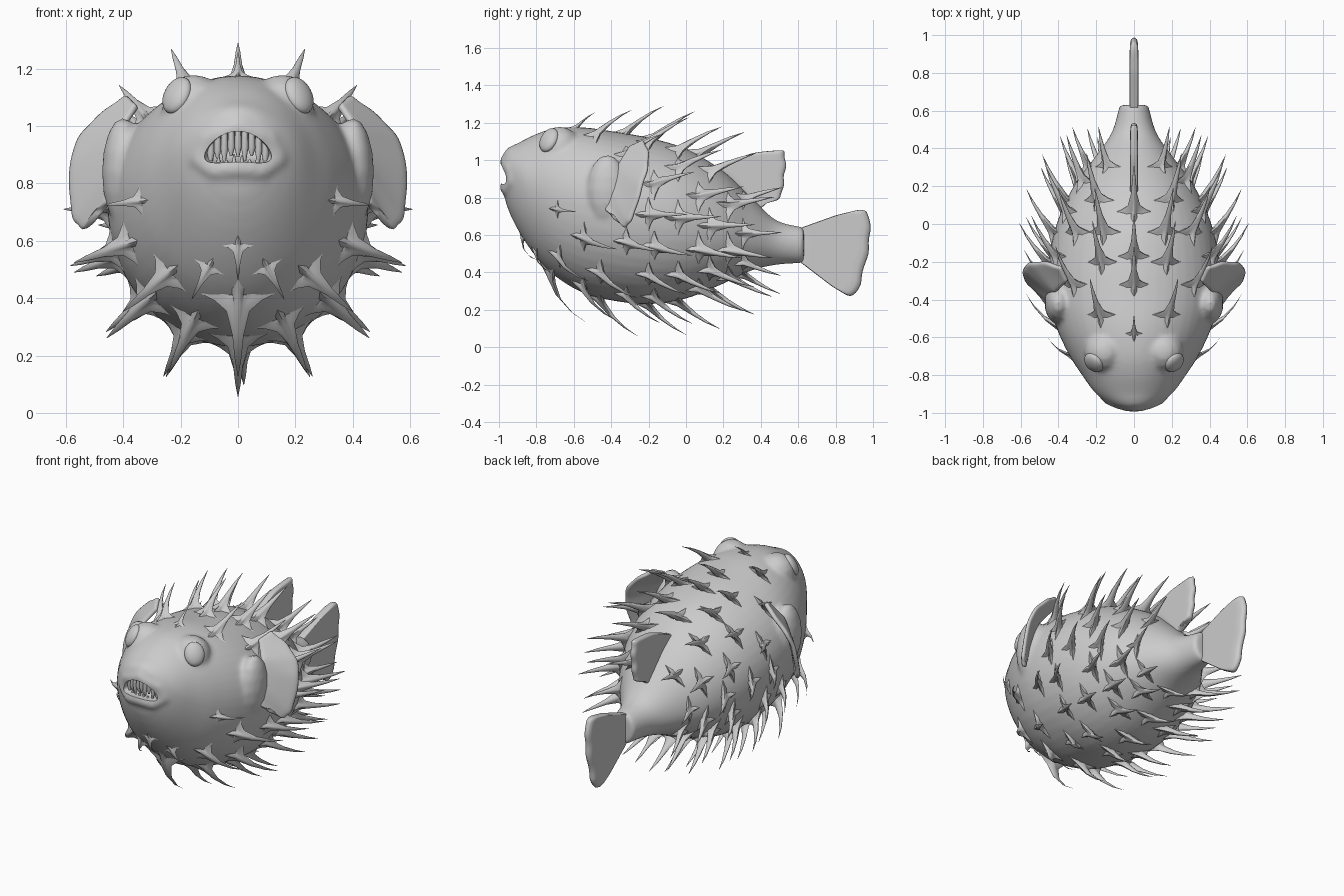
import bpy, bmesh, math
from mathutils import Vector, Matrix

if "Cube" in bpy.data.objects:
    bpy.data.objects.remove(bpy.data.objects["Cube"])

# body stations: y, top z, widest z, bottom z, half width
BODY = [(-.985, 1.02, .94, .86, .05), (-.96, 1.06, .93, .76, .12), (-.9, 1.09, .90, .63, .20),
        (-.8, 1.14, .84, .48, .275), (-.7, 1.17, .80, .38, .34), (-.55, 1.175, .77, .29, .41),
        (-.4, 1.155, .75, .25, .45), (-.2, 1.12, .71, .23, .45), (0, 1.06, .67, .26, .41),
        (.2, .94, .62, .34, .32), (.35, .80, .58, .41, .21), (.48, .68, .56, .44, .12),
        (.63, .64, .55, .45, .075)]


def station(y):
    i = max(k for k in range(len(BODY) - 1) if BODY[k][0] <= y or k == 0)
    a, b = BODY[i], BODY[i + 1]
    p, q = BODY[max(i - 1, 0)], BODY[min(i + 2, len(BODY) - 1)]
    h = b[0] - a[0]
    t = (y - a[0]) / h
    out = []
    for k in range(1, 5):
        m0 = (b[k] - p[k]) / (b[0] - p[0]) * h
        m1 = (q[k] - a[k]) / (q[0] - a[0]) * h
        out.append((2*t**3 - 3*t*t + 1)*a[k] + (t**3 - 2*t*t + t)*m0 + (3*t*t - 2*t**3)*b[k] + (t**3 - t*t)*m1)
    return out


def surf(y, ang):
    top, mid, bot, w = station(y)
    c = math.cos(ang)
    return Vector((w * math.sin(ang), y, mid + c * (top - mid if c > 0 else mid - bot)))


def finish(name, bm, angle=60):
    bmesh.ops.recalc_face_normals(bm, faces=bm.faces)
    me = bpy.data.meshes.new(name)
    bm.to_mesh(me)
    bm.free()
    ob = bpy.data.objects.new(name, me)
    bpy.context.collection.objects.link(ob)
    select(ob)
    bpy.ops.object.shade_smooth_by_angle(angle=math.radians(angle))
    return ob


def select(ob):
    bpy.ops.object.select_all(action='DESELECT')
    ob.select_set(True)
    bpy.context.view_layer.objects.active = ob


def ball(bm, loc, scale, rot=None, seg=16):
    m = Matrix.Translation(loc) @ (rot or Matrix()) @ Matrix.Diagonal((*scale, 1))
    return bmesh.ops.create_uvsphere(bm, u_segments=seg, v_segments=seg // 2, radius=1, matrix=m)['verts']


def skin(bm, rings):
    for a, b in zip(rings, rings[1:]):
        n = len(a)
        for i in range(n):
            bm.faces.new((a[i], a[(i + 1) % n], b[(i + 1) % n], b[i]))
    bm.faces.new(rings[0])
    bm.faces.new(rings[-1])


def resample(pts, t):
    f = t * (len(pts) - 1)
    i = min(int(f), len(pts) - 2)
    return Vector(pts[i]).lerp(Vector(pts[i + 1]), f - i)


# body with brows, lips and fin roots fused into one skin
bm = bmesh.new()
rings = []
for i in range(61):
    y = -.985 + 1.615 * i / 60
    rings.append([bm.verts.new(surf(y, 2 * math.pi * k / 48)) for k in range(48)])
skin(bm, rings)
for s in (-1, 1):
    ball(bm, (s * .155, -.675, 1.065), (.11, .11, .115))
    ball(bm, (s * .40, -.42, .84), (.075, .11, .19))
LIP = [(-.14, .885), (-.11, .955), (0, .995), (.11, .955), (.14, .885), (.08, .845), (0, .855), (-.08, .845), (-.14, .885)]
for i in range(48):
    x, z = resample(LIP, i / 48)
    ball(bm, (x, -.963 + 2.2 * x * x, z), (.034, .034, .034), seg=10)
body = finish("body", bm)
rm = body.modifiers.new("fuse", 'REMESH')
rm.mode, rm.voxel_size, rm.use_smooth_shade = 'VOXEL', .013, True
sm = body.modifiers.new("soften", 'SMOOTH')
sm.factor, sm.iterations = .5, 7
# mouth cavity
bm = bmesh.new()
for v in ball(bm, (0, -.97, .92), (.118, .1, .055), seg=32):
    v.co.z -= 2.5 * v.co.x ** 2 - .008
cutter = finish("mouth_cutter", bm)
cutter.hide_render = True
bo = body.modifiers.new("mouth", 'BOOLEAN')
bo.operation, bo.object, bo.solver = 'DIFFERENCE', cutter, 'EXACT'
select(body)
for m in [m.name for m in body.modifiers if m.type in {'REMESH', 'SMOOTH', 'BOOLEAN'}]:
    bpy.ops.object.modifier_apply(modifier=m)
bpy.data.objects.remove(cutter)
bpy.ops.object.shade_smooth_by_angle(angle=math.radians(50))

# eyes
bm = bmesh.new()
for s in (-1, 1):
    n = Vector((s * .62, -.62, .45)).normalized()
    ball(bm, Vector((s * .155, -.675, 1.065)) + n * .092, (.058, .07, .032), n.to_track_quat('Z', 'Y').to_matrix().to_4x4(), 24)
finish("eyes", bm)

# teeth
bm = bmesh.new()
for n, z0, z1, r in ((9, .985, .89, .013), (8, .84, .895, .008)):
    for i in range(n):
        x = -.095 + .19 * i / (n - 1)
        drop = (2.5 if z0 > z1 else .8) * x * x
        vary = .012 * math.sin(i * 2.3)
        ring = [(z0 - drop, .8), (z0 * .4 + z1 * .6 - drop, 1), (z1 - drop + vary, .35)]
        skin(bm, [[bm.verts.new((x + r * k * math.cos(a * math.pi / 4), -.95 + 2 * x * x + r * k * math.sin(a * math.pi / 4), z))
                   for a in range(8)] for z, k in ring])
finish("teeth", bm)


# spines: swept, curved cones with a three-armed root
def spine(bm, y, deg, length):
    a = math.radians(deg)
    p = surf(y, a)
    du = surf(y, a + .02) - surf(y, a - .02)
    dv = surf(y + .01, a) - surf(y - .01, a)
    nrm = dv.cross(du).normalized()
    if nrm.dot(p - Vector((0, y, station(y)[1]))) < 0:
        nrm = -nrm
    back = (Vector((0, 1, 0)) - nrm * nrm.y).normalized()
    side = nrm.cross(back)
    k = length / .27
    path = lambda t: p + (nrm + Vector((0, .65 + .55 * t, 0))).normalized() * length * t
    rings = []
    for t, r, arm in ((-.01, .022, .085), (.035, .021, .045), (.13, .021, .012), (.4, .016, 0), (.72, .009, 0), (1, .001, 0)):
        ring = []
        for i in range(16):
            f = 2 * math.pi * i / 16
            lobe = max(math.exp(-((f - c) / .36) ** 2) for c in (math.radians(90), math.pi, math.radians(270)))
            rr = (r + arm * lobe) * k
            dip = -1.3 * rr * rr if arm else 0
            ring.append(bm.verts.new(path(t) + (back * math.cos(f) + side * math.sin(f)) * rr + nrm * dip))
        rings.append(ring)
    skin(bm, rings)


ROWS = [(-.87, (180,), .14), (-.80, (158,), .15), (-.69, (98,), .16), (-.72, (180,), .33), (-.68, (136,), .26),
        (-.58, (0,), .13), (-.48, (24,), .24), (-.55, (158, 112), .27), (-.46, (180, 136), .29),
        (-.32, (0, 44, 110, 156), .25), (-.20, (22, 90, 132, 180), .26), (-.17, (0, 66, 110, 156), .26),
        (-.04, (22, 46, 88, 132, 178), .27), (.07, (0, 66, 110, 154), .27),
        (.13, (32, 88, 132, 180), .27), (.23, (62, 110, 152), .26), (.31, (36, 86, 132, 180), .22)]
bm = bmesh.new()
for y, angles, length in ROWS:
    for d in angles:
        spine(bm, y, d, length)
        if 0 < d < 178:
            spine(bm, y, -d, length)
finish("spines", bm)


# fins: sheets lofted from root to rim with a scalloped edge
def fin(name, root, rim, thick, wave, mirror=False):
    bm = bmesh.new()
    nu, nv = 24, 6
    grid = []
    for i in range(nu + 1):
        a, b = resample(root, i / nu), resample(rim, i / nu)
        b += (b - a).normalized() * wave * math.cos(i * 1.57)
        grid.append([bm.verts.new(a.lerp(b, j / nv)) for j in range(nv + 1)])
    for i in range(nu):
        for j in range(nv):
            bm.faces.new((grid[i][j], grid[i + 1][j], grid[i + 1][j + 1], grid[i][j + 1]))
    ob = finish(name, bm)
    so = ob.modifiers.new("thickness", 'SOLIDIFY')
    so.thickness, so.offset = thick, 0
    if mirror:
        ob.modifiers.new("mirror", 'MIRROR')
    ob.modifiers.new("round", 'SUBSURF').levels = 1
    ob.modifiers["round"].render_levels = 1


fin("tail_fin", [(0, .59, .63), (0, .58, .55), (0, .59, .47)],
    [(0, .80, .705), (0, .92, .735), (0, .975, .73), (0, .99, .62), (0, .975, .5), (0, .94, .36), (0, .92, .29), (0, .87, .27), (0, .78, .325)],
    .045, .006)
fin("dorsal_fin", [(0, .14, .95), (0, .25, .87), (0, .40, .74)],
    [(0, .22, .985), (0, .34, 1.035), (0, .48, 1.055), (0, .53, 1.05), (0, .535, .97), (0, .525, .89), (0, .515, .82), (0, .49, .785), (0, .43, .77)],
    .04, .006)
fin("side_fins", [(.35, -.30, 1.07), (.41, -.36, .98), (.44, -.40, .85), (.45, -.43, .73)],
    [(.385, -.23, 1.105), (.46, -.20, 1.055), (.55, -.20, .97), (.588, -.23, .87), (.585, -.27, .73), (.57, -.30, .66), (.535, -.33, .635), (.49, -.39, .70)],
    .026, .004, True)
